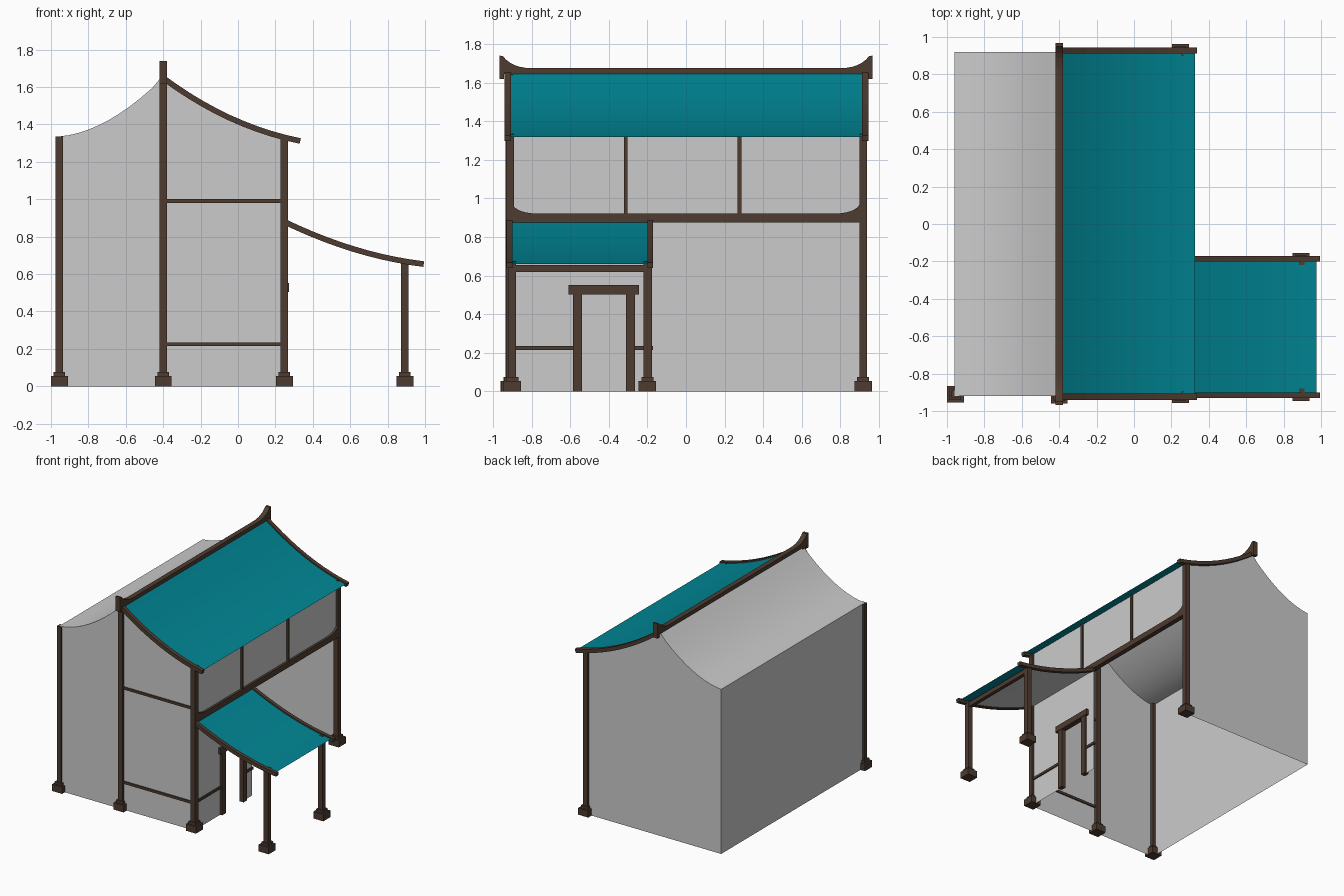
import bpy, bmesh
from mathutils import Vector

if "Cube" in bpy.data.objects:
    bpy.data.objects.remove(bpy.data.objects["Cube"])


def material(name, col):
    m = bpy.data.materials.new(name)
    m.diffuse_color = col
    m.use_nodes = True
    m.node_tree.nodes["Principled BSDF"].inputs["Base Color"].default_value = m.diffuse_color
    return m


WOOD = material("dark_wood", (0.075, 0.045, 0.03, 1))
TEAL = material("teal_roof", (0.0, 0.24, 0.30, 1))


def make(name, bm, mat=None, smooth=False):
    me = bpy.data.meshes.new(name)
    for f in bm.faces:
        f.smooth = smooth
    bm.to_mesh(me)
    bm.free()
    ob = bpy.data.objects.new(name, me)
    bpy.context.collection.objects.link(ob)
    if mat:
        me.materials.append(mat)
    return ob


def add_box(bm, x0, x1, y0, y1, z0, z1):
    verts = bmesh.ops.create_cube(bm, size=1)["verts"]
    for v in verts:
        v.co = ((x0 + x1) / 2 + v.co.x * (x1 - x0),
                (y0 + y1) / 2 + v.co.y * (y1 - y0),
                (z0 + z1) / 2 + v.co.z * (z1 - z0))


def box(name, *b):
    bm = bmesh.new()
    add_box(bm, *b)
    return make(name, bm, WOOD)


def prism(name, pts, lo, hi, axis):
    """Solid from a 2D profile; axis 'y' takes (x,z), axis 'x' takes (y,z)."""
    bm = bmesh.new()
    put = (lambda p, d: (p[0], d, p[1])) if axis == "y" else (lambda p, d: (d, p[0], p[1]))
    a = [bm.verts.new(put(p, lo)) for p in pts]
    b = [bm.verts.new(put(p, hi)) for p in pts]
    bm.faces.new(a)
    bm.faces.new(b[::-1])
    for i in range(len(pts)):
        j = (i + 1) % len(pts)
        bm.faces.new((a[j], a[i], b[i], b[j]))
    bmesh.ops.recalc_face_normals(bm, faces=bm.faces)
    return make(name, bm, WOOD)


def bezier(p0, p1, p2, n=10):
    p0, p1, p2 = Vector(p0), Vector(p1), Vector(p2)
    return [p0 * (1 - t) ** 2 + p1 * 2 * t * (1 - t) + p2 * t * t
            for t in (i / n for i in range(n + 1))]


def offset(pts, d):
    """Shift a left-to-right curve down along its normal."""
    out = []
    for i, p in enumerate(pts):
        t = (pts[min(i + 1, len(pts) - 1)] - pts[max(i - 1, 0)]).normalized()
        out.append(p + Vector((t.y, -t.x)) * d)
    return out


def cut(pts, xmax):
    """Trim a left-to-right curve at xmax."""
    out = []
    for i, p in enumerate(pts):
        if p.x < xmax:
            out.append(p)
        else:
            q = pts[i - 1]
            out.append(q.lerp(p, (xmax - q.x) / (p.x - q.x)))
            break
    return out


def sheet(name, pts, y0, y1, mat=None):
    bm = bmesh.new()
    a = [bm.verts.new((p[0], y0, p[1])) for p in pts]
    b = [bm.verts.new((p[0], y1, p[1])) for p in pts]
    for i in range(len(pts) - 1):
        bm.faces.new((a[i], a[i + 1], b[i + 1], b[i]))
    return make(name, bm, mat, True)


def panel(name, rects, x):
    bm = bmesh.new()
    for y0, y1, z0, z1 in rects:
        bm.faces.new([bm.verts.new((x, y, z)) for y, z in
                      ((y0, z0), (y1, z0), (y1, z1), (y0, z1))])
    return make(name, bm)


# roof curves
main = bezier((-0.40, 1.667), (-0.047, 1.402), (0.336, 1.326))
porch = bezier((0.24, 0.90), (0.625, 0.712), (0.995, 0.668))
rear = bezier((-0.96, 1.335), (-0.70, 1.355), (-0.40, 1.65))
under = cut(offset(main, 0.022), 0.25)

# grey shell: gable walls, left wall, rear slope and ceiling
gable = [Vector((-0.96, 0))] + rear[:-1] + under + [Vector((0.25, 0))]
for name, y in (("front_wall", -0.92), ("back_wall", 0.92)):
    bm = bmesh.new()
    vs = [bm.verts.new((p.x, y, p.y)) for p in gable]
    bm.faces.new(vs[::-1] if y < 0 else vs)
    make(name, bm)
sheet("left_wall", [(-0.96, 0), (-0.96, 1.335)], -0.92, 0.92)
sheet("rear_roof", rear, -0.92, 0.92)
sheet("ceiling", under, -0.92, 0.92)
panel("upper_wall", [(-0.92, 0.92, 0.88, 1.33)], 0.25)
panel("door_wall", [(-0.92, -0.56, 0, 0.88), (-0.56, -0.29, 0.52, 0.88),
                    (-0.29, -0.175, 0, 0.88)], 0.25)

# teal roofs and their rafters
sheet("main_roof", cut(offset(main, 0.01), 0.327), -0.925, 0.925, TEAL)
sheet("porch_roof", cut(offset(porch, 0.01), 0.975), -0.91, -0.19, TEAL)
sheet("porch_ceiling", cut(offset(porch, 0.022), 0.90), -0.91, -0.19)
for name, curve, spans in (("main_rafter", main, ((-0.94, -0.907), (0.912, 0.945))),
                           ("porch_rafter", porch, ((-0.93, -0.9), (-0.2, -0.17)))):
    for y0, y1 in spans:
        prism(name, curve + offset(curve, 0.03)[::-1], y0, y1, "y")

# ridge beam with upturned ends
curl = bezier((0.80, 1.675), (0.90, 1.675), (0.95, 1.738), 6)
half = [(p.x, p.y) for p in curl] + [(0.967, 1.74), (0.967, 1.62), (0.942, 1.62), (0.942, 1.645)]
prism("ridge_beam", half + [(-y, z) for y, z in half[::-1]], -0.42, -0.38, "x")

# posts on stepped bases
for name, x, y, top in (("front_left_post", -0.955, -0.91, 1.335),
                        ("front_ridge_post", -0.40, -0.915, 1.65),
                        ("front_right_post", 0.248, -0.912, 1.335),
                        ("back_right_post", 0.248, 0.918, 1.335),
                        ("porch_front_post", 0.892, -0.90, 0.675),
                        ("porch_back_post", 0.892, -0.20, 0.675)):
    bm = bmesh.new()
    for w, z0, z1 in ((0.045, 0, 0.055), (0.031, 0.055, 0.075), (0.02, 0.075, top)):
        add_box(bm, x - w, x + w, y - w, y + w, z0, z1)
    make(name, bm, WOOD)

# floor beam with curved corner braces
brace = bezier((0.77, 0.922), (0.87, 0.922), (0.90, 0.968), 6)
half = [(p.x, p.y) for p in brace] + [(0.90, 0.875)]
prism("floor_beam", half + [(-y, z) for y, z in half[::-1]], 0.228, 0.268, "x")

# window mullions
for y in (-0.312, 0.277):
    box("mullion", 0.24, 0.262, y - 0.01, y + 0.01, 0.91, 1.33)

# wall rails
for z in (0.225, 0.99):
    box("front_rail", -0.39, 0.24, -0.93, -0.91, z - 0.01, z + 0.01)
for y0, y1 in ((-0.90, -0.57), (-0.28, -0.172)):
    box("side_rail", 0.24, 0.26, y0, y1, 0.215, 0.235)

# door frame and porch lintel
for y in (-0.562, -0.288):
    box("door_jamb", 0.23, 0.268, y - 0.023, y + 0.023, 0, 0.51)
box("door_lintel", 0.226, 0.272, -0.61, -0.243, 0.503, 0.552)
box("porch_lintel", 0.877, 0.907, -0.91, -0.19, 0.618, 0.655)
